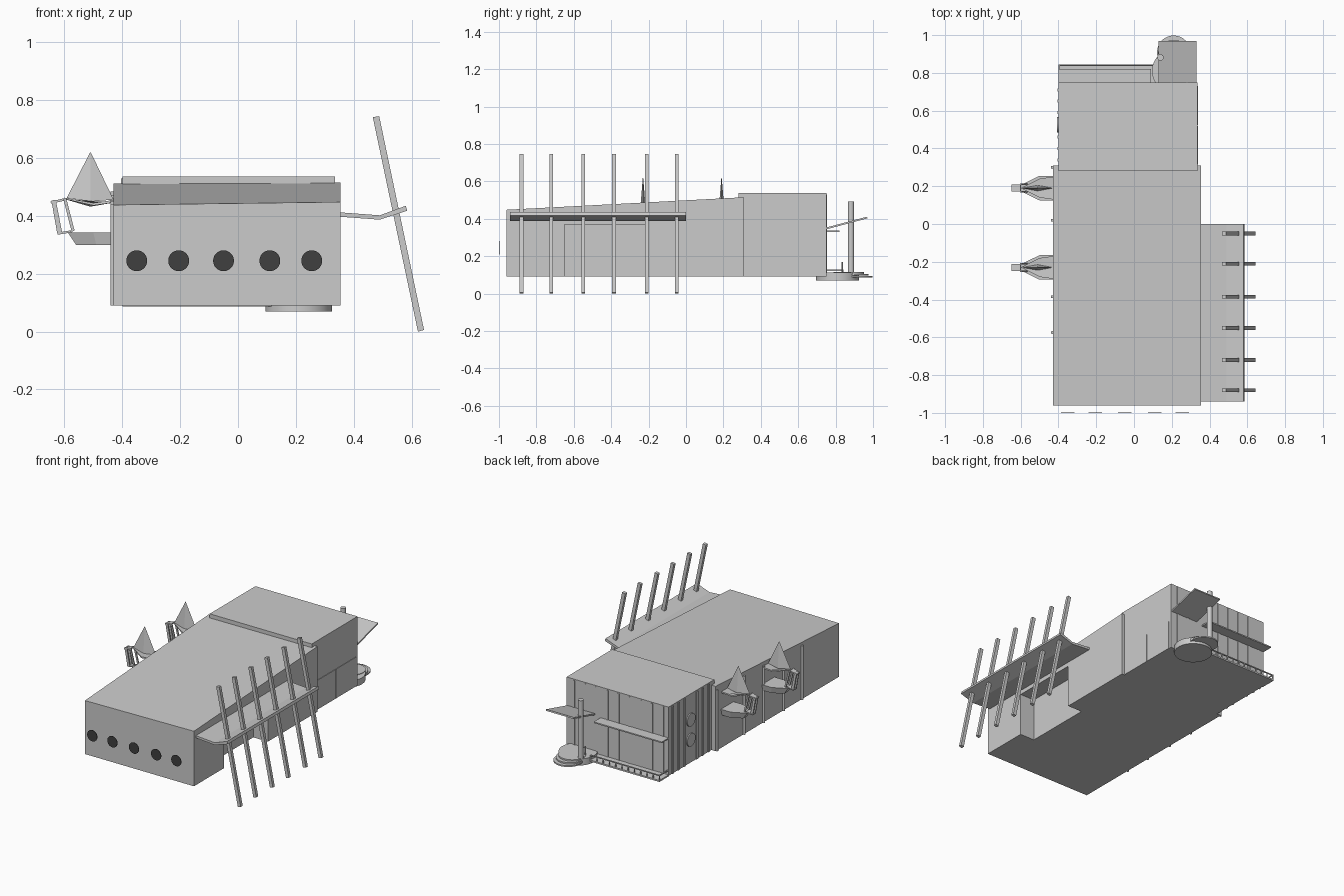
import bpy, bmesh, math
from mathutils import Vector

if "Cube" in bpy.data.objects:
    bpy.data.objects.remove(bpy.data.objects["Cube"])

dark = bpy.data.materials.new("dark_glass")
dark.diffuse_color = (0.05, 0.05, 0.05, 1)
dark.use_nodes = True
dark.node_tree.nodes["Principled BSDF"].inputs["Base Color"].default_value = dark.diffuse_color


def finish(name, bm, mat=None):
    bmesh.ops.recalc_face_normals(bm, faces=bm.faces)
    me = bpy.data.meshes.new(name)
    bm.to_mesh(me)
    bm.free()
    ob = bpy.data.objects.new(name, me)
    bpy.context.collection.objects.link(ob)
    if mat:
        me.materials.append(mat)
    return ob


def loft(name, low, high, mat=None):
    """Solid between two matching loops of points."""
    bm = bmesh.new()
    a = [bm.verts.new(p) for p in low]
    b = [bm.verts.new(p) for p in high]
    n = len(a)
    bm.faces.new(a[::-1])
    bm.faces.new(b)
    for i in range(n):
        j = (i + 1) % n
        bm.faces.new((a[i], a[j], b[j], b[i]))
    return finish(name, bm, mat)


def box(name, x0, x1, y0, y1, z0, z1):
    c = [(x0, y0), (x1, y0), (x1, y1), (x0, y1)]
    return loft(name, [(x, y, z0) for x, y in c], [(x, y, z1) for x, y in c])


def prism_xz(name, pts, y0, y1):
    return loft(name, [(x, y0, z) for x, z in pts], [(x, y1, z) for x, z in pts])


def prism_yz(name, pts, x0, x1):
    return loft(name, [(x0, y, z) for y, z in pts], [(x1, y, z) for y, z in pts])


def rod(name, p, q, r, sides=24, mat=None):
    """Cylinder from p to q."""
    p, q = Vector(p), Vector(q)
    rot = (q - p).to_track_quat('Z', 'Y')
    ring = [rot @ Vector((r * math.cos(2 * math.pi * (i + .5) / sides),
                          r * math.sin(2 * math.pi * (i + .5) / sides), 0)) for i in range(sides)]
    ob = loft(name, [p + v for v in ring], [q + v for v in ring], mat)
    if sides > 8:
        for f in ob.data.polygons:
            f.use_smooth = len(f.vertices) == 4
    return ob


# Main hall with rising roof and a recess under the right side
c = [(-.43, -.96), (.355, -.96), (.355, .31), (-.43, .31)]
hall = loft("main_hall", [(x, y, .09) for x, y in c],
            [(x, y, z) for (x, y), z in zip(c, (.438, .448, .515, .512))])
cutter = box("recess_cutter", .25, .5, -.65, -.2, 0, .37)
cutter.hide_render = True
cutter.hide_set(True)
m = hall.modifiers.new("recess", 'BOOLEAN')
m.object, m.operation, m.solver = cutter, 'DIFFERENCE', 'EXACT'

# Rear block with lower side windows
box("rear_block", -.40, .335, .28, .75, .09, .537)
for i in range(2):
    box("side_window", .33, .338, .315 + i * .21, .52 + i * .21, .09, .28)

# Round windows on the front
for x in (-.35, -.205, -.05, .11, .255):
    rod("front_round_window", (x, -1.0, .245), (x, -.997, .245), .036, 32, dark)

# Side canopy with slanted posts
prism_xz("side_canopy", [(.355, .397), (.49, .387), (.585, .418), (.58, .435),
                         (.49, .402), (.355, .412)], -.94, 0)
for y in (-.05, -.21, -.385, -.55, -.72, -.88):
    prism_xz("canopy_post", [(.622, 0), (.643, .006), (.488, .745), (.466, .741)], y - .01, y + .01)

# Left wall pilasters
for y in (.30, .02, -.18, -.385, -.575):
    rod("wall_pilaster", (-.433, y, .09), (-.433, y, .47 + y * .05), .008, 12)

# Left wall pulpits: dish, gable fin, base plate and outer frame
for cy in (.19, -.23):
    def plan(x, w, x1, w1, z):
        return [(-.425, cy - w1, z), (x1, cy - w1, z), (x, cy - w, z),
                (x, cy + w, z), (x1, cy + w1, z), (-.425, cy + w1, z)]
    loft("pulpit_dish", plan(-.56, .02, -.49, .055, .30), plan(-.588, .022, -.50, .065, .342))
    loft("gable_fin", [(-.592, cy, .462), (-.51, cy - .015, .45), (-.43, cy, .456), (-.51, cy + .015, .45)],
         [(-.511, cy, .62), (-.51, cy - .001, .62), (-.509, cy, .62), (-.51, cy + .001, .62)])
    for s in (-1, 1):
        loft("gable_base", [(-.60, cy, .458), (-.51, cy, .432), (-.43, cy, .446), (-.43, cy + s * .06, .446), (-.50, cy + s * .05, .436)],
             [(-.60, cy, .463), (-.51, cy, .441), (-.43, cy, .455), (-.43, cy + s * .06, .455), (-.50, cy + s * .05, .445)])
        y = cy + s * .02
        prism_xz("pulpit_post", [(-.604, .46), (-.594, .462), (-.565, .35), (-.575, .345)], y - .004, y + .004)
        prism_xz("frame_upright", [(-.645, .453), (-.63, .456), (-.608, .343), (-.625, .34)],
                 y - s * .008 - .004, y - s * .008 + .004)
    prism_xz("frame_top", [(-.648, .450), (-.60, .461), (-.598, .453), (-.646, .442)], cy - .018, cy + .018)
    prism_xz("frame_bottom", [(-.625, .342), (-.578, .35), (-.576, .343), (-.623, .335)], cy - .018, cy + .018)

# Rear block cladding strips and round side windows
for y in (.34, .40, .46, .59, .65, .71):
    box("side_strip", -.405, -.399, y - .008, y + .008, .09, .53)
for z in (.24, .37):
    rod("side_round_window", (-.398, .525, z), (-.407, .525, z), .042, 28)
for i in range(9):
    x = -.36 + i * .08
    box("rear_strip", x - .006, x + .006, .749, .753, .09, .53)

# Rear ledge, terrace and railing
box("rear_ledge", -.40, .09, .745, .82, .329, .337)
box("terrace", -.40, .13, .745, .845, .086, .096)
box("terrace_rail", -.40, .10, .836, .843, .122, .128)
box("terrace_rail_side", -.40, -.393, .75, .843, .122, .128)
for i in range(12):
    x = -.397 + i * .045
    box("rail_post", x - .003, x + .003, .837, .842, .09, .125)

# Round entrance podium with steps
rod("podium", (.21, .81, .07), (.21, .81, .112), .115, 40)
for i in range(3):
    z = .086 + i * .010
    rod("entrance_step", (.21, .91 - i * .02, z), (.21, .91 - i * .02, z + .009), .088 - i * .003, 36)

# Entrance canopy, tall post and door stop
prism_yz("entrance_canopy", [(.745, .342), (.97, .402), (.968, .411), (.745, .352)], .13, .33)
rod("entrance_post", (.14, .882, .10), (.14, .882, .492), .017, 20)
rod("entrance_bollard", (.14, .835, .10), (.14, .835, .17), .005, 8)
